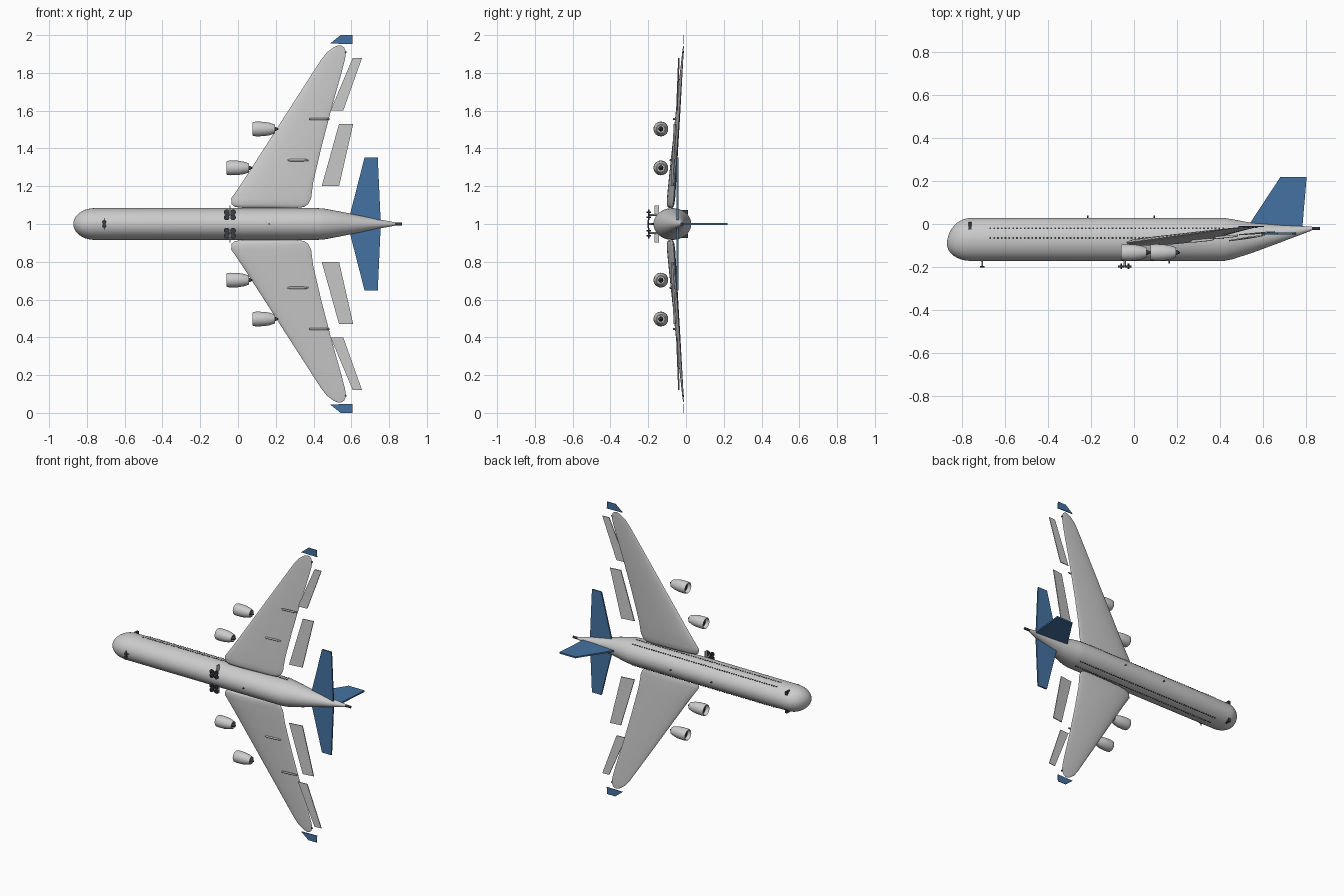
import bpy, bmesh, math
from mathutils import Vector, Matrix

if "Cube" in bpy.data.objects:
    bpy.data.objects.remove(bpy.data.objects["Cube"])


def mat(name, c):
    m = bpy.data.materials.new(name)
    m.diffuse_color = (*c, 1)
    m.use_nodes = True
    m.node_tree.nodes["Principled BSDF"].inputs["Base Color"].default_value = m.diffuse_color
    return m


BLUE = mat("blue_paint", (0.06, 0.17, 0.36))
DARK = mat("dark", (0.04, 0.045, 0.055))
WHITE = mat("white_paint", (0.85, 0.86, 0.87))


def finish(name, bm, m=None, smooth=True):
    bmesh.ops.recalc_face_normals(bm, faces=bm.faces)
    me = bpy.data.meshes.new(name)
    bm.to_mesh(me)
    bm.free()
    ob = bpy.data.objects.new(name, me)
    bpy.context.collection.objects.link(ob)
    if m:
        me.materials.append(m)
    if smooth:
        bpy.ops.object.select_all(action='DESELECT')
        ob.select_set(True)
        bpy.context.view_layer.objects.active = ob
        bpy.ops.object.shade_smooth_by_angle(angle=math.radians(40))
    return ob


def loft(name, rings, m=None, cap=True):
    bm = bmesh.new()
    vs = [[bm.verts.new(p) for p in r] for r in rings]
    n = len(rings[0])
    for a, b in zip(vs, vs[1:]):
        for i in range(n):
            bm.faces.new((a[i], a[(i + 1) % n], b[(i + 1) % n], b[i]))
    if cap:
        bm.faces.new(vs[0])
        bm.faces.new(vs[-1])
    return finish(name, bm, m)


def ring(x, y, z, ry, rz, n=32):
    return [(x, y + ry * math.sin(2 * math.pi * i / n), z + rz * math.cos(2 * math.pi * i / n))
            for i in range(n)]


def box_into(bm, c, size):
    bmesh.ops.create_cube(bm, size=1, matrix=Matrix.Translation(c) @ Matrix.Diagonal((*size, 1)))


def box(name, c, size, m=None):
    bm = bmesh.new()
    box_into(bm, c, size)
    return finish(name, bm, m, False)


def slab(name, pts, t, m=None):
    """Extrude a flat outline of 3D points by vector t, centred on the outline."""
    bm = bmesh.new()
    t = Vector(t)
    f = bm.faces.new([bm.verts.new(Vector(p) - t / 2) for p in pts])
    g = bmesh.ops.extrude_face_region(bm, geom=[f])
    bmesh.ops.translate(bm, vec=t, verts=[v for v in g['geom'] if isinstance(v, bmesh.types.BMVert)])
    return finish(name, bm, m, False)


def cyl_y(name, c, r, depth, m=None):
    bm = bmesh.new()
    bmesh.ops.create_cone(bm, cap_ends=True, segments=20, radius1=r, radius2=r, depth=depth,
                          matrix=Matrix.Translation(c) @ Matrix.Rotation(math.pi / 2, 4, 'X'))
    return finish(name, bm, m)


# fuselage: rounded nose, oval tube, upswept tail cone
YC, RY, RZ = -0.072, 0.1, 0.084
rings = []
for i in range(11):
    a = max(0.06, i / 10 * math.pi / 2)
    s = math.sin(a)
    rings.append(ring(-0.76 - 0.112 * math.cos(a), YC - 0.022 * (1 - s), 1, RY * s, RZ * s, 48))
for x, top, bot, rz in [(-0.3, .028, -.172, RZ), (0.1, .028, -.172, RZ), (0.42, .028, -.172, RZ),
                        (0.46, .022, -.164, .081), (0.55, .005, -.135, .064),
                        (0.69, -.006, -.083, .035), (0.83, -.012, -.03, .009)]:
    rings.append(ring(x, (top + bot) / 2, 1, (top - bot) / 2, rz, 48))
loft("fuselage", rings, WHITE)
loft("tail_exhaust", [ring(x, -.021, 1, .008, .008, 16) for x in (0.82, 0.868)], DARK)

# cabin windows, two rows per side
for s, side in ((1, "left"), (-1, "right")):
    bm = bmesh.new()
    for y in (-0.02, -0.065):
        z = 1 + s * RZ * math.sqrt(1 - ((y - YC) / RY) ** 2)
        for i in range(62):
            box_into(bm, (-0.67 + i * 0.0178, y, z), (0.008, 0.008, 0.004))
    finish("cabin_windows_" + side, bm, DARK, False)
    box("cockpit_window_" + side, (-0.765, -0.01, 1 + s * 0.062), (0.014, 0.04, 0.024), DARK)

# wing stations: span, leading x, trailing x, thickness
STATIONS = [(.085, .03, .31, .008), (.09, -.015, .35, .024), (.105, -.034, .372, .036),
            (.135, -.036, .387, .04), (.22, .022, .398, .038), (.4, .138, .44, .03),
            (.62, .279, .497, .021), (.8, .395, .548, .012), (.87, .44, .566, .008),
            (.91, .472, .572, .006), (.935, .505, .562, .004), (.945, .53, .547, .002)]


def wing_y(d):
    return -0.08 + 0.067 * (d - .09) / .855


def aerofoil(d, x0, x1, t, s, n=24):
    pts = []
    for i in range(n):
        a = 2 * math.pi * i / n
        u = 0.5 - 0.5 * math.cos(a)
        h = math.sin(a) * (1 - 0.55 * u) * 0.65 * t
        pts.append((x0 + (x1 - x0) * u, wing_y(d) + h + (u - .5) * 0.05 * (x1 - x0), 1 + s * d))
    return pts


for s, side in ((1, "left"), (-1, "right")):
    loft("wing_" + side, [aerofoil(*st, s) for st in STATIONS])

    # flaps and ailerons floating behind the trailing edge
    slab("flap_" + side, [(x, y, 1 + s * d) for x, y, d in
         ((.443, -.078, .2), (.535, -.066, .2), (.61, -.052, .53), (.535, -.062, .53))], (0, .006, 0))
    slab("aileron_" + side, [(x, y, 1 + s * d) for x, y, d in
         ((.49, -.05, .6), (.557, -.046, .6), (.657, -.036, .88), (.608, -.039, .88))], (0, .005, 0))

    # winglet and tailplane
    slab("winglet_" + side, [(x, -.012, 1 + s * d) for x, d in
         ((.487, .955), (.607, .953), (.605, 1), (.543, 1))], (0, .004, 0), BLUE)
    slab("tailplane_" + side, [(x, -.045, 1 + s * d) for x, d in
         ((.585, .02), (.755, .02), (.74, .352), (.67, .352))], (0, .01, 0), BLUE)

    # flap track fairings and wingtip light
    for x, d in ((.318, .338), (.43, .556)):
        y = wing_y(d) - .016
        loft("flap_fairing_" + side, [ring(x + k, y + k * .1, 1 + s * d, r, r, 12) for k, r in
             ((-.055, .003), (-.045, .006), (.03, .006), (.055, .004))])
    cyl_y("wingtip_light_" + side, (.57, wing_y(.91), 1 + s * .91), .005, .008, DARK)

    # engines: hollow cowl, fan, spinner and exhaust plug
    for x, d in ((-.06, .297), (.077, .503)):
        z = 1 + s * d
        loft("engine_cowl_" + side, [ring(x + k, -.133, z, r, r) for k, r in
             ((.04, .028), (.006, .031), (0, .034), (.003, .037), (.02, .039), (.06, .038),
              (.09, .033), (.118, .024), (.118, .019), (.1, .019))], WHITE)
        loft("engine_fan_" + side, [ring(x + k, -.133, z, r, r) for k, r in
             ((.012, .001), (.024, .009), (.025, .0305), (.03, .0305))], DARK)
        loft("exhaust_plug_" + side, [ring(x + k, -.133, z, r, r, 16) for k, r in
             ((.095, .013), (.118, .012), (.128, .008), (.137, .003))], DARK)

    # main gear: four-wheel bogie, beam, leg and door
    for x in (-.06, -.026):
        for d in (.035, .062):
            cyl_y("main_wheel_" + side, (x, -.198, 1 + s * d), .015, .008, DARK)
            cyl_y("main_axle_" + side, (x, -.197, 1 + s * d), .004, .024, DARK)
    box("bogie_beam_" + side, (-.043, -.196, 1 + s * .048), (.04, .005, .006), DARK)
    cyl_y("main_leg_" + side, (-.043, -.175, 1 + s * .048), .005, .04)
    box("gear_door_" + side, (-.043, -.155, 1 + s * .073), (.005, .026, .05))

    # nose wheel
    cyl_y("nose_wheel_" + side, (-.708, -.2, 1 + s * .01), .011, .007, DARK)

# nose gear leg and axle
cyl_y("nose_leg", (-.708, -.185, 1), .004, .03)
box("nose_axle", (-.708, -.198, 1), (.004, .004, .064), DARK)

# fin
slab("fin", [(.535, -.005, 1), (.683, .22, 1), (.805, .22, 1), (.785, -.015, 1)], (0, 0, .01), BLUE)

# antennas
for x, y in ((-.215, .033), (.095, .033), (.165, -.176), (-.71, -.168)):
    box("antenna", (x, y, 1), (.007, .014, .004), DARK)
